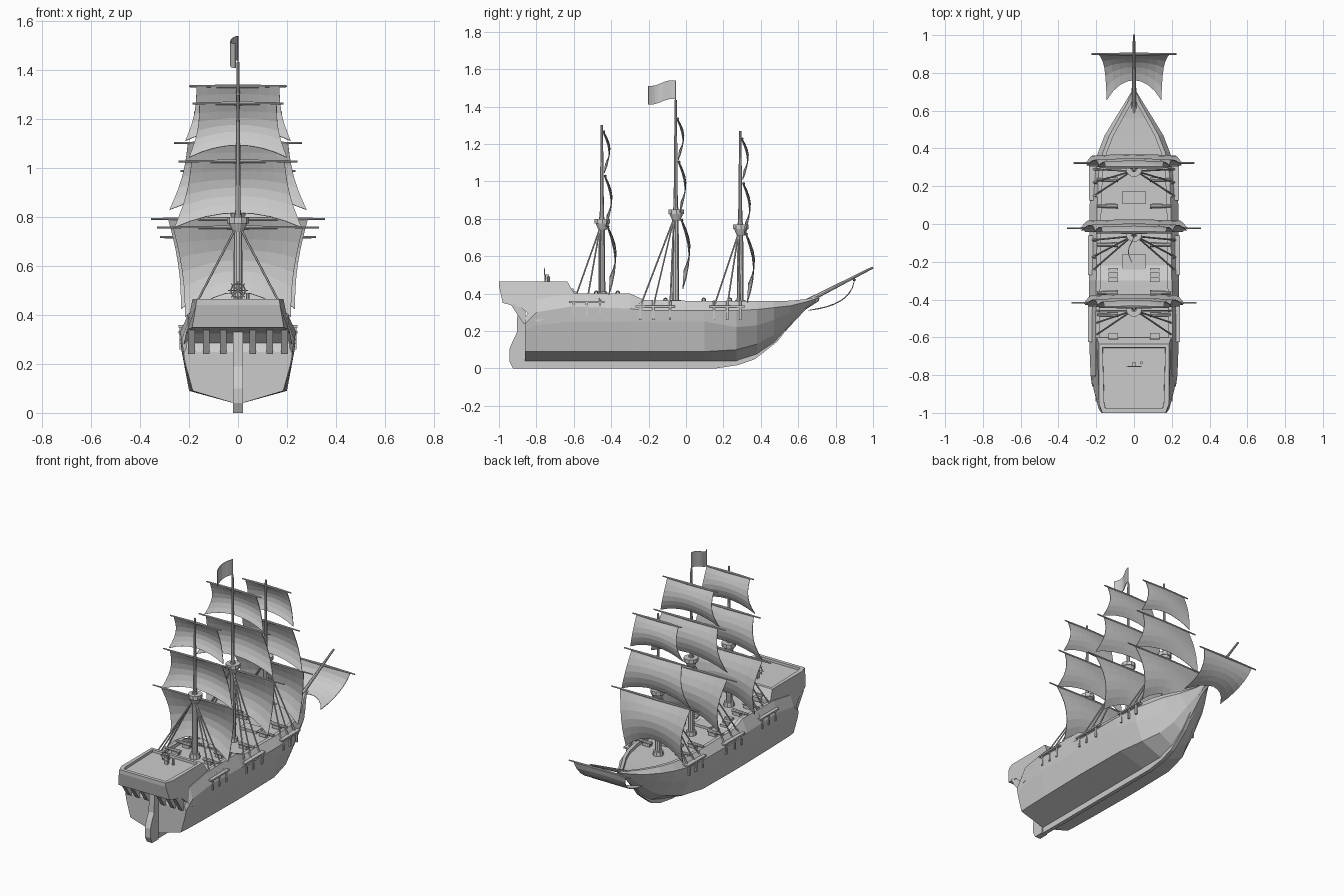
import bpy, bmesh, math
from mathutils import Vector

if "Cube" in bpy.data.objects:
    bpy.data.objects.remove(bpy.data.objects["Cube"])


def make(name, verts, faces, solid=0, mirror=False):
    me = bpy.data.meshes.new(name)
    me.from_pydata([tuple(v) for v in verts], [], faces)
    bm = bmesh.new()
    bm.from_mesh(me)
    bmesh.ops.remove_doubles(bm, verts=bm.verts, dist=0.0002)
    bmesh.ops.recalc_face_normals(bm, faces=bm.faces)
    bm.to_mesh(me)
    bm.free()
    ob = bpy.data.objects.new(name, me)
    bpy.context.collection.objects.link(ob)
    if mirror:
        ob.modifiers.new("mirror", 'MIRROR')
    if solid:
        m = ob.modifiers.new("thick", 'SOLIDIFY')
        m.thickness, m.offset = solid, 0
    return ob


def rod(name, a, b, r1, r2=None, n=8):
    a, b = Vector(a), Vector(b)
    r2 = r1 if r2 is None else r2
    q = (b - a).to_track_quat('Z', 'Y')
    vs = []
    for c, r in ((a, r1), (b, r2)):
        for i in range(n):
            t = 2 * math.pi * i / n
            vs.append(c + q @ Vector((r * math.cos(t), r * math.sin(t), 0)))
    fs = [(i, (i + 1) % n, n + (i + 1) % n, n + i) for i in range(n)]
    return make(name, vs, fs + [tuple(range(n)), tuple(range(n, 2 * n))])


def box(name, c, s):
    vs = [(c[0] + s[0] * i / 2, c[1] + s[1] * j / 2, c[2] + s[2] * k / 2)
          for i in (-1, 1) for j in (-1, 1) for k in (-1, 1)]
    return make(name, vs, [(0, 1, 3, 2), (4, 5, 7, 6), (0, 1, 5, 4), (2, 3, 7, 6), (0, 2, 6, 4), (1, 3, 7, 5)])


def prism(name, prof, width):
    """side profile in y,z extruded both ways; width(y, z) gives the half width"""
    n = len(prof)
    vs = [(s * width(y, z), y, z) for s in (-1, 1) for y, z in prof]
    fs = [(i, (i + 1) % n, n + (i + 1) % n, n + i) for i in range(n)]
    return make(name, vs, fs + [tuple(range(n)), tuple(range(n, 2 * n))])


def sheet(name, fn, nu=8, nv=6, thick=0.004):
    vs = [fn(2 * i / nu - 1, j / nv) for j in range(nv + 1) for i in range(nu + 1)]
    w = nu + 1
    fs = [(j * w + i, j * w + i + 1, (j + 1) * w + i + 1, (j + 1) * w + i) for j in range(nv) for i in range(nu)]
    return make(name, vs, fs, solid=thick)


# hull: y, keel z, then bilge, side, wale and rail points as x,z
stations = [
    (-0.86, .035, .185, .09, .215, .20, .222, .24, .21, .27),
    (-0.80, .035, .19, .09, .22, .23, .23, .30, .205, .37),
    (-0.62, .035, .195, .09, .23, .25, .237, .33, .205, .40),
    (-0.30, .035, .20, .09, .23, .25, .237, .32, .20, .40),
    (-0.22, .035, .20, .09, .23, .25, .237, .31, .198, .365),
    (0.10, .035, .195, .09, .228, .25, .235, .31, .195, .36),
    (0.27, .035, .16, .10, .21, .22, .222, .31, .187, .36),
    (0.38, .07, .11, .13, .165, .23, .19, .315, .165, .36),
    (0.47, .13, .075, .18, .12, .26, .155, .325, .13, .36),
    (0.56, .23, .045, .26, .075, .30, .10, .335, .08, .362),
    (0.64, .315, .02, .325, .035, .34, .05, .355, .035, .37),
    (0.71, .36, .004, .365, .006, .37, .008, .378, .006, .385),
]
vs, fs, k = [], [], 8
for y, zk, *p in stations:
    xr, zr = p[6], p[7]
    xi = max(xr - .022, 0)
    vs += [(0, y, zk)] + [(p[i], y, p[i + 1]) for i in (0, 2, 4, 6)]
    vs += [(xi, y, zr), (xi, y, zr - .022), (0, y, zr - .022)]
for j in range(len(stations) - 1):
    fs += [(j * k + i, j * k + i + 1, j * k + k + i + 1, j * k + k + i) for i in range(k - 1)]
fs.append(tuple(range(k)))
make("hull", vs, fs, mirror=True)

# keel and stem, rudder
prism("keel", [(-.87, 0), (.16, 0), (.28, .018), (.37, .05), (.49, .145), (.57, .25), (.64, .32), (.72, .375),
               (.66, .36), (.55, .26), (.46, .18), (.36, .09), (.24, .05), (-.87, .05)], lambda y, z: .013)
prism("rudder", [(-.86, 0), (-.925, 0), (-.945, .04), (-.945, .10), (-.925, .15), (-.905, .19), (-.90, .34),
                 (-.86, .34)], lambda y, z: .02)

# poop with sunken deck
poop = prism("poop", [(-.60, .30), (-.80, .25), (-.88, .325), (-.98, .35), (-1, .44), (-1, .465), (-.95, .465),
                      (-.635, .465), (-.60, .405)],
             lambda y, z: (.225 - (z - .26) * .19) * (.9 if y < -.97 else 1))
bm = bmesh.new()
bm.from_mesh(poop.data)
top = [f for f in bm.faces if min(v.co.z for v in f.verts) > .46]
bmesh.ops.inset_region(bm, faces=top, thickness=.028)
bmesh.ops.inset_region(bm, faces=top, thickness=.001, depth=-.016)
bm.to_mesh(poop.data)
bm.free()

# stern brackets, stairs and hatches
for s in (-1, 1):
    for x in (.06, .13, .19):
        prism("stern_bracket", [(-.855, .24), (-.87, .24), (-.94, .345), (-.86, .345)],
              lambda y, z: .014).location.x = s * x
    for y, z in ((-.615, .415), (-.27, .365)):
        for i in range(3):
            box("stair", (s * .11, y + .025 * (i - 1), z - .008 * i), (.05, .025, .05 - .012 * i))
box("hatch", (0, -.20, .348), (.12, .08, .02))
box("hatch", (0, .14, .345), (.12, .07, .02))

# ship's wheel
for i in range(8):
    t = i * math.pi / 4
    u = (i + 1) * math.pi / 4
    rod("wheel_spoke", (0, -.755, .50), (.04 * math.cos(t), -.755, .50 + .04 * math.sin(t)), .002, n=5)
    rod("wheel_rim", (.03 * math.cos(t), -.755, .50 + .03 * math.sin(t)),
        (.03 * math.cos(u), -.755, .50 + .03 * math.sin(u)), .003, n=5)
box("wheel_stand", (0, -.743, .475), (.02, .02, .055))
rod("binnacle", (.04, -.735, .45), (.04, -.735, .49), .008)

# masts: name, y, base z, top z, crow's nest z, yard heights, sail scale, shroud offsets
masts = [
    ("mizzen", -.45, .38, 1.30, .76, (1.262, 1.025, .755), .93, (-.15, -.08, -.01)),
    ("main", -.055, .335, 1.435, .81, (1.332, 1.10, .79), 1, (-.19, -.12, -.03)),
    ("fore", .29, .335, 1.27, .73, (1.225, .985, .715), .9, (-.14, -.07, .0)),
]
# sails: drop, half width top and bottom, arch, bulge, offset, yard half length
sails = [(.22, .17, .215, .05, .032, .012, .20), (.27, .205, .28, .06, .035, .02, .262),
         (.365, .285, .232, .10, .042, .035, .355)]
for name, y, zb, zt, zn, yards, k, offs in masts:
    rod(name + "_lower_mast", (0, y, zb), (0, y, zn + .05), .02, .016, 10)
    rod(name + "_upper_mast", (0, y, zn), (0, y, zt), .012, .006)
    rod(name + "_collar", (0, y, zb), (0, y, zb + .03), .034, .03, 10)
    rod(name + "_nest", (0, y + .003, zn - .02), (0, y + .003, zn + .015), .022, .038, 10)
    rod(name + "_nest_rim", (0, y + .003, zn + .015), (0, y + .003, zn + .04), .044, .044, 10)
    for z, (drop, wt, wb, arch, bulge, off, yl) in zip(yards, sails):
        def cloth(u, v):
            w = (wt + (wb - wt) * v - .014 * math.sin(math.pi * v)) * k
            zz = z - v * (drop * (.9 + .1 * k) - arch * (1 - u * u))
            return (u * w, y + off + bulge * math.sin(math.pi * v * .93) - .006 * u * u, zz)
        sheet(name + "_sail", cloth)
        for s in (-1, 1):
            rod(name + "_yard", (0, y + off - .002, z + .003), (s * yl * k, y + off - .002, z + .003), .008, .004)
    # shrouds, channels and chain plates
    xc, zc = (.222, .355) if name == "mizzen" else (.222, .33)
    if name == "fore":
        xc = .215
    for s in (-1, 1):
        for o in offs:
            rod(name + "_shroud", (s * .012, y - .01, zn - .01), (s * (xc - .003), y + o, zc), .0045, n=6)
            rod(name + "_deadeye", (s * (xc - .003), y + o, zc), (s * (xc - .02), y + o, zc + .03), .007, n=6)
            box(name + "_chain_plate", (s * (xc + .012), y + o, zc - .035), (.012, .012, .07))
        box(name + "_channel", (s * xc, y + (offs[0] + offs[2]) / 2, zc), (.044, offs[2] - offs[0] + .05, .01))

# cannons on both sides
for y, z in ((-.48, .395), (-.365, .395), (-.11, .357), (.095, .357), (.235, .357)):
    for s in (-1, 1):
        rod("cannon", (s * .085, y, z + .01), (s * .195, y, z + .01), .012, .008)
        box("cannon_carriage", (s * .12, y, z - .004), (.05, .026, .02))

# bowsprit with its yard and sail
rod("bowsprit", (0, .58, .325), (0, 1.0, .54), .014, .006)
for s in (-1, 1):
    rod("bowsprit_yard", (0, .90, .473), (s * .225, .90, .473), .008, .004)


def sprit_cloth(u, v):
    t = v * (1 - .27 * (1 - u * u))
    a, b, c = (1 - t) ** 2, 2 * t * (1 - t), t * t
    w = .19 - .045 * v - .01 * math.sin(math.pi * v)
    return (u * w, .9 * a + .88 * b + .655 * c, .468 * a + .335 * b + .31 * c)


sheet("bowsprit_sail", sprit_cloth)

# flag
rod("flag_pole", (0, -.055, 1.42), (0, -.055, 1.54), .003, n=6)
sheet("flag", lambda u, v: (-.015 + .015 * math.cos(v * 5), -.055 - .147 * v,
                            1.49 + .05 * u - .028 * v + .006 * math.sin(v * 6)), nu=2, nv=8)
